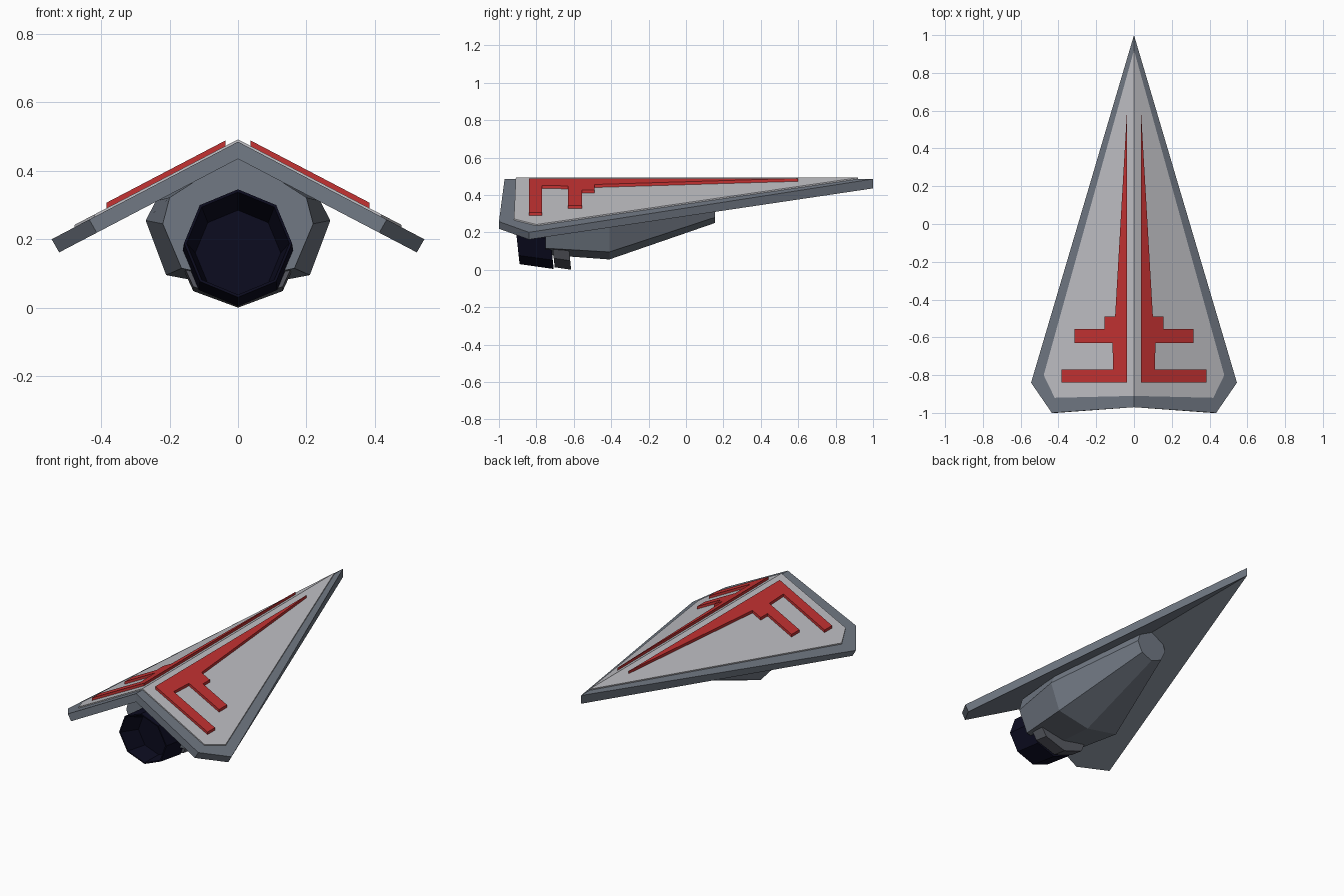
import bpy, bmesh, math

if "Cube" in bpy.data.objects:
    bpy.data.objects.remove(bpy.data.objects["Cube"])

RIDGE, SLOPE = 0.485, 0.523   # height of the wing ridge and its droop per unit x


def material(name, rgb):
    m = bpy.data.materials.new(name)
    m.diffuse_color = (*rgb, 1)
    m.use_nodes = True
    m.node_tree.nodes["Principled BSDF"].inputs["Base Color"].default_value = m.diffuse_color
    return m


hull_grey = material("hull grey", (0.165, 0.19, 0.23))
panel_grey = material("panel light grey", (0.53, 0.53, 0.56))
marking_red = material("marking red", (0.55, 0.032, 0.032))
nozzle_navy = material("nozzle navy", (0.004, 0.004, 0.016))
collar_grey = material("collar dark grey", (0.10, 0.105, 0.125))


def finish(name, bm, mat, mirror=False):
    bmesh.ops.recalc_face_normals(bm, faces=bm.faces)
    me = bpy.data.meshes.new(name)
    bm.to_mesh(me)
    bm.free()
    me.materials.append(mat)
    ob = bpy.data.objects.new(name, me)
    bpy.context.collection.objects.link(ob)
    if mirror:
        mod = ob.modifiers.new("mirror", 'MIRROR')
        mod.use_clip = True
        mod.merge_threshold = 0.0005
    return ob


def sloped_slab(name, outline, lift, depth, inset, mat):
    """Half outline laid on the wing slope, given thickness and mirrored."""
    bm = bmesh.new()
    top, low = [], []
    for x, y in outline:
        top.append(bm.verts.new((x, y, RIDGE + lift - SLOPE * x)))
        xb = max(0, x - inset)
        low.append(bm.verts.new((xb, y, RIDGE + lift - depth - SLOPE * xb)))
    bm.faces.new(top)
    bm.faces.new(low[::-1])
    n = len(top)
    for i in range(n):
        j = (i + 1) % n
        if outline[i][0] == 0 and outline[j][0] == 0:
            continue                      # leave the centre plane open
        bm.faces.new((top[i], low[i], low[j], top[j]))
    return finish(name, bm, mat, mirror=True)


def loft(name, rings, mat):
    """Closed skin through a list of equal-sized point rings."""
    bm = bmesh.new()
    loops = [[bm.verts.new(p) for p in r] for r in rings]
    n = len(loops[0])
    for a, b in zip(loops, loops[1:]):
        for i in range(n):
            j = (i + 1) % n
            bm.faces.new((a[i], a[j], b[j], b[i]))
    bm.faces.new(loops[0])
    bm.faces.new(loops[-1][::-1])
    return finish(name, bm, mat)


def octagon(y, z, r, sx=1.0, tilt=0.11):
    """Eight-sided ring with a point at the top, pitched slightly."""
    pts = []
    for k in range(8):
        a = k * math.pi / 4
        dz = r * math.cos(a)
        pts.append((sx * r * math.sin(a), y - tilt * dz, z + dz))
    return pts


def body_ring(y, half):
    """Mirror a right-hand half section, bottom to top."""
    left = [(-x, z) for x, z in half[-2:0:-1]]
    return [(x, y, z) for x, z in half + left]


# Folded wing, raised panel and raised markings
sloped_slab("wing", [(0, 1), (0.545, -0.84), (0.435, -1), (0, -0.97)],
            0, 0.05, 0.022, hull_grey)
sloped_slab("wing_panel", [(0, 0.92), (0.478, -0.8), (0.42, -0.92), (0, -0.91)],
            0.007, 0.02, 0, panel_grey)
sloped_slab("wing_marking",
            [(0.037, 0.6), (0.037, -0.84), (0.385, -0.84), (0.385, -0.77),
             (0.11, -0.77), (0.114, -0.63), (0.315, -0.63), (0.315, -0.555),
             (0.155, -0.555), (0.155, -0.49), (0.1, -0.49)],
            0.023, 0.03, 0, marking_red)

# Faceted body under the wing
loft("body", [
    body_ring(-0.75, [(0, 0.08), (0.165, 0.115), (0.22, 0.245), (0.2, 0.322), (0, 0.45)]),
    body_ring(-0.41, [(0, 0.055), (0.21, 0.095), (0.27, 0.255), (0.24, 0.312), (0, 0.45)]),
    body_ring(0.155, [(0, 0.25), (0.07, 0.28), (0.1, 0.345), (0.085, 0.392), (0, 0.45)]),
], hull_grey)

# Engine nozzle with a tapered recess, and its collar
loft("nozzle", [
    octagon(-0.77, 0.16, 0.125),
    octagon(-0.907, 0.188, 0.15),
    octagon(-0.907, 0.188, 0.158),
    octagon(-0.725, 0.166, 0.162),
], nozzle_navy)
loft("nozzle_collar", [octagon(-0.72, 0.178, 0.165, 1.12),
                       octagon(-0.632, 0.165, 0.165, 1.12)], collar_grey)
